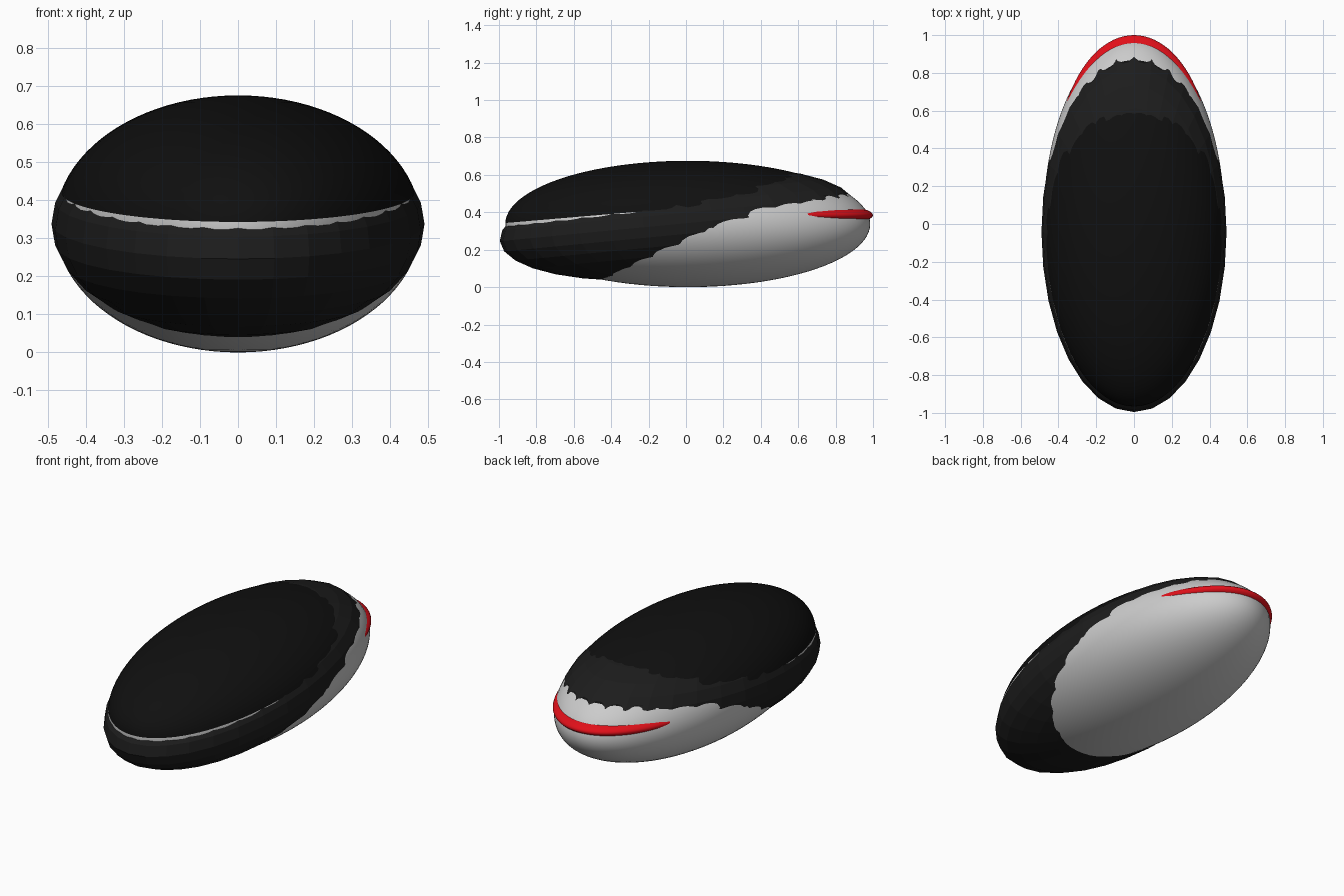
import bpy, bmesh, math
from mathutils import Vector

if "Cube" in bpy.data.objects:
    bpy.data.objects.remove(bpy.data.objects["Cube"])

CZ = 0.3375  # height of the pod's middle


def material(name, rgb):
    m = bpy.data.materials.new(name)
    m.diffuse_color = (*rgb, 1)
    m.use_nodes = True
    m.node_tree.nodes["Principled BSDF"].inputs["Base Color"].default_value = m.diffuse_color
    return m


def ellipsoid(name, centre, radii, segments, rings, mat=None, tilt=0, smooth=True, cut=None):
    """Scaled sphere; cut = (point, normal) keeps only the side the normal points to."""
    bm = bmesh.new()
    bmesh.ops.create_uvsphere(bm, u_segments=segments, v_segments=rings, radius=1)
    bmesh.ops.scale(bm, vec=radii, verts=bm.verts)
    bmesh.ops.translate(bm, vec=(0, 0, 0), verts=bm.verts)
    if cut:
        point = Vector(cut[0]) - Vector(centre)
        bmesh.ops.bisect_plane(bm, geom=bm.verts[:] + bm.edges[:] + bm.faces[:],
                               plane_co=point, plane_no=cut[1], clear_inner=True)
    for f in bm.faces:
        f.smooth = smooth
    mesh = bpy.data.meshes.new(name)
    bm.to_mesh(mesh)
    bm.free()
    ob = bpy.data.objects.new(name, mesh)
    ob.location = centre
    ob.rotation_euler.x = math.radians(tilt)
    bpy.context.collection.objects.link(ob)
    if mat:
        mesh.materials.append(mat)
    return ob


glass = material("black_glass", (0.005, 0.005, 0.005))
trim = material("dark_trim", (0.012, 0.012, 0.012))
red = material("red_light", (0.75, 0.005, 0.01))

# Smooth grey pod
ellipsoid("body", (0, 0.01, CZ), (0.48, 0.975, CZ), 96, 48)

# Glass skin over the upper front of the pod
k = 1.0015
ellipsoid("canopy", (0, 0.01, CZ), (0.48 * k, 0.975 * k, CZ * k), 96, 48, glass,
          cut=((0, -0.965, 0.343), (0, -0.085, 1)))

# Faceted dark shell, tipped nose-down so it emerges at the front, sides and upper back
ellipsoid("shell", (0, -0.042, CZ), (0.49, 0.958, 0.29), 32, 16, trim, tilt=5.5, smooth=False)

# Red tail light: flat disc that breaks through the rear of the pod
ellipsoid("tail_light", (0, 0.3, 0.385), (0.41, 0.7, 0.09), 96, 32, red)
